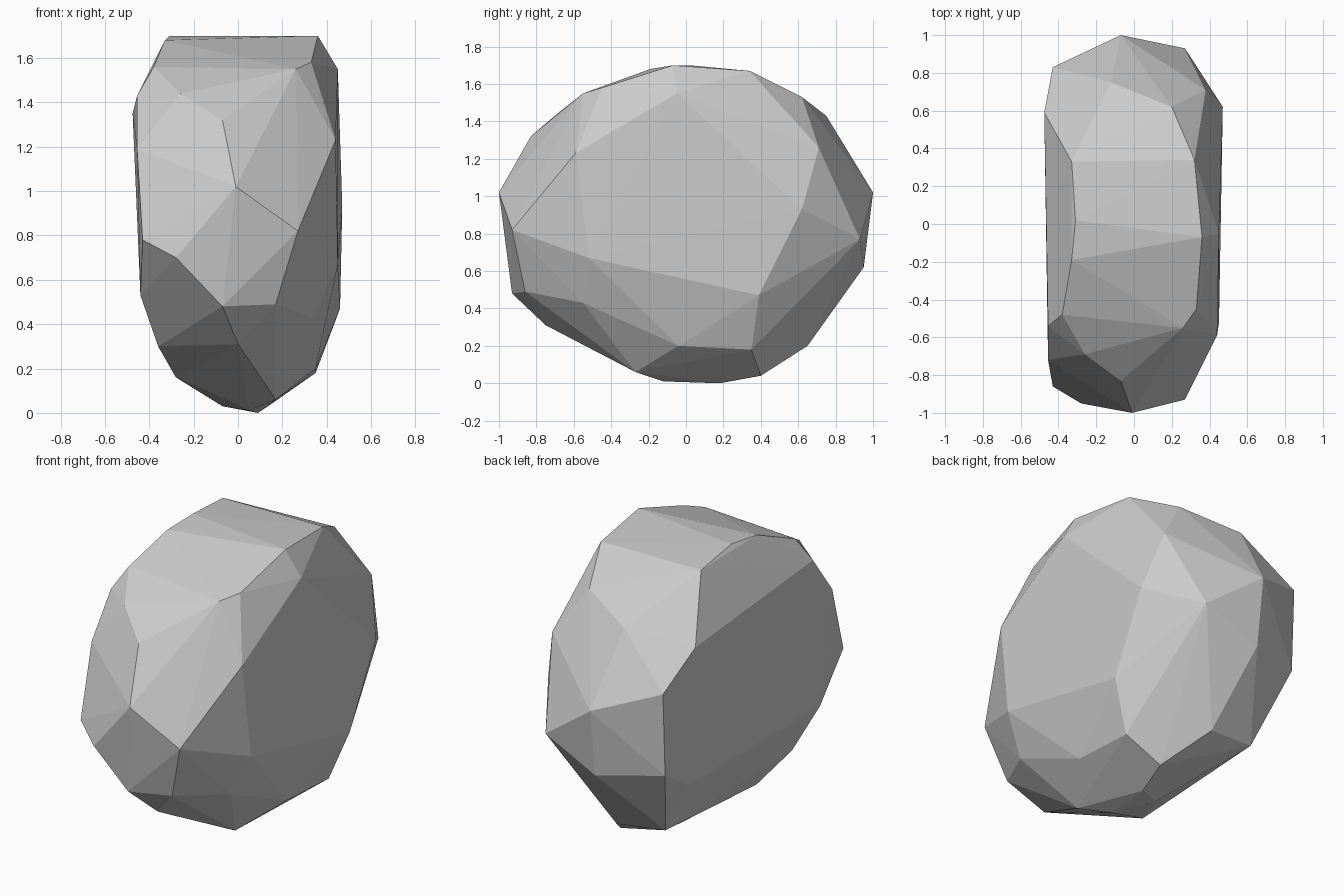
import bpy, bmesh

# Corner points of the boulder, grouped by the facet region they bound
crown = [(-.31, .02, 1.70), (.36, -.07, 1.70), (-.33, -.19, 1.68), (-.33, .33, 1.67),
         (.32, .34, 1.67), (.33, -.45, 1.58), (-.38, -.48, 1.56), (.26, -.55, 1.55),
         (.20, .62, 1.53), (.45, -.05, 1.55)]
front = [(-.01, -1, 1.02), (.27, -.93, .82), (-.07, -.93, .48), (.17, -.86, .49),
         (-.43, -.86, .78), (-.28, -.95, .70), (-.07, -.83, 1.32), (-.26, -.69, 1.44),
         (0, -.75, .31)]
right = [(.44, -.59, 1.23), (.45, -.52, .67), (.46, .39, .47), (.47, .62, .93),
         (.38, .71, 1.26), (.35, -.04, .20), (.35, .35, .18), (.34, -.55, .43)]
back = [(-.07, 1, 1.02), (.27, .93, .77), (-.07, .95, .62), (-.43, .83, 1.15),
        (-.12, .75, 1.43), (-.43, .81, .66)]
left = [(-.475, .59, 1.35), (-.455, -.72, 1.19), (-.455, -.54, 1.43), (-.44, -.63, .53),
        (-.36, -.48, .30), (-.28, -.26, .16), (-.44, .61, .53)]
base = [(.09, .18, 0), (.05, -.12, .01), (-.07, .10, .03), (.15, .40, .04),
        (.17, -.27, .06), (-.30, .62, .23), (0, .65, .20)]

# Wrap the corners in a faceted skin
bm = bmesh.new()
for p in crown + front + right + back + left + base:
    bm.verts.new(p)
hull = bmesh.ops.convex_hull(bm, input=bm.verts[:])
loose = [v for v in bm.verts if not v.link_faces]
bmesh.ops.delete(bm, geom=loose, context='VERTS')
bmesh.ops.recalc_face_normals(bm, faces=bm.faces[:])

mesh = bpy.data.meshes.new("boulder")
bm.to_mesh(mesh)
bm.free()
boulder = bpy.data.objects.new("boulder", mesh)
bpy.context.collection.objects.link(boulder)
